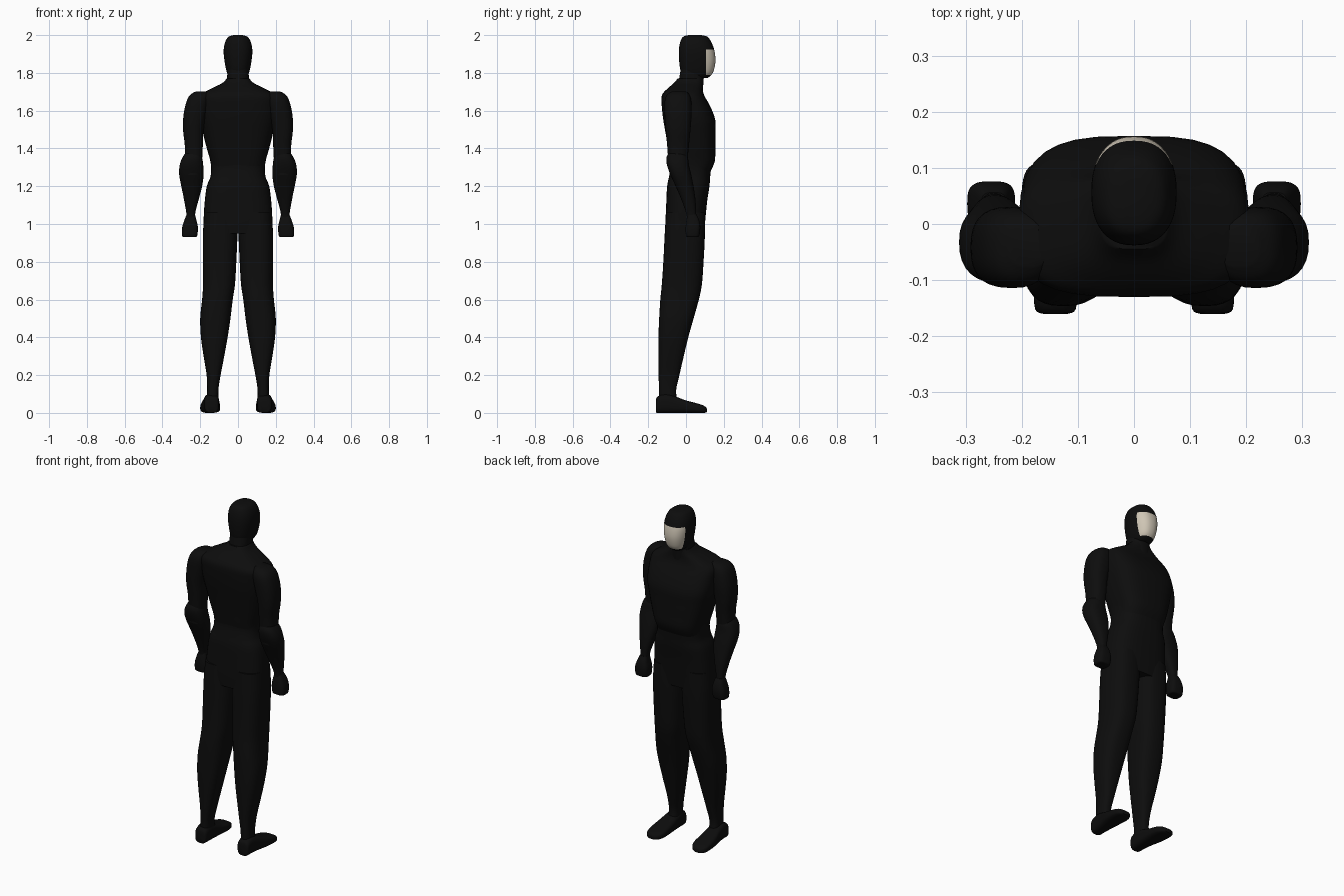
import bpy, bmesh, math
from mathutils import Vector


def material(name, rgb):
    m = bpy.data.materials.new(name)
    m.diffuse_color = (*rgb, 1)
    return m


BLACK = material("black suit", (0.004, 0.004, 0.004))
PALE = material("pale face", (0.62, 0.56, 0.46))


def catmull(p, t):
    """Smooth curve through four rows of numbers."""
    return [0.5 * (2 * b + (c - a) * t + (2 * a - 5 * b + 4 * c - d) * t * t
                   + (3 * b - a - 3 * c + d) * t ** 3) for a, b, c, d in zip(*p)]


def spow(v, e):
    return math.copysign(abs(v) ** e, v)


def loft(name, rows, power=0.8, axis="Z", side=1, sides=32, steps=4):
    """Skin through rounded sections; row = (position, a_min, a_max, b_min, b_max)."""
    dense = []
    for i in range(len(rows) - 1):
        p = [rows[max(i - 1, 0)], rows[i], rows[i + 1], rows[min(i + 2, len(rows) - 1)]]
        dense += [catmull(p, k / steps) for k in range(steps)]
    dense.append(rows[-1])
    bm = bmesh.new()
    rings = []
    for t, a0, a1, b0, b1 in dense:
        ring = []
        for k in range(sides):
            ang = 2 * math.pi * k / sides
            a = (a0 + a1) / 2 + (a1 - a0) / 2 * spow(math.cos(ang), power)
            b = (b0 + b1) / 2 + (b1 - b0) / 2 * spow(math.sin(ang), power)
            co = (a * side, b, t) if axis == "Z" else (a * side, t, b)
            ring.append(bm.verts.new(co))
        rings.append(ring)
    for r, q in zip(rings, rings[1:]):
        for k in range(sides):
            j = (k + 1) % sides
            bm.faces.new((r[k], r[j], q[j], q[k]))
    bm.faces.new(rings[0])
    bm.faces.new(rings[-1])
    bmesh.ops.recalc_face_normals(bm, faces=bm.faces)
    me = bpy.data.meshes.new(name)
    bm.to_mesh(me)
    bm.free()
    ob = bpy.data.objects.new(name, me)
    bpy.context.collection.objects.link(ob)
    me.materials.append(BLACK)
    return ob


def smooth(ob):
    bpy.ops.object.select_all(action="DESELECT")
    ob.select_set(True)
    bpy.context.view_layer.objects.active = ob
    bpy.ops.object.shade_smooth_by_angle(angle=math.radians(50))


# Torso from belly edge to collar
loft("torso", [
    (1.27, -.135, .135, -.075, .125), (1.33, -.145, .145, -.085, .152),
    (1.40, -.165, .165, -.095, .155), (1.48, -.185, .185, -.108, .156),
    (1.55, -.200, .200, -.120, .155), (1.62, -.205, .205, -.128, .130),
    (1.68, -.200, .200, -.128, .097), (1.715, -.145, .145, -.100, .088),
    (1.745, -.085, .085, -.065, .088), (1.77, -.060, .060, -.045, .088)], power=0.65)

# Neck
loft("neck", [
    (1.68, -.062, .062, -.050, .088), (1.76, -.058, .058, -.038, .093),
    (1.82, -.056, .056, -.028, .100)])

# Hips and waist
loft("hips", [
    (0.95, -.180, .180, -.105, .095), (1.02, -.182, .182, -.108, .102),
    (1.12, -.176, .176, -.104, .112), (1.20, -.165, .165, -.100, .124),
    (1.25, -.146, .146, -.090, .128), (1.30, -.142, .142, -.082, .133),
    (1.35, -.150, .150, -.085, .135)], power=0.7)

for side, label in ((1, "right"), (-1, "left")):
    # Leg from hip to ankle
    loft(label + "_leg", [
        (0.05, .102, .166, -.142, -.045), (0.12, .104, .163, -.143, -.052),
        (0.20, .092, .166, -.145, -.035), (0.30, .073, .182, -.146, -.012),
        (0.40, .055, .196, -.146, .012), (0.50, .040, .200, -.142, .040),
        (0.60, .028, .190, -.136, .068), (0.68, .016, .185, -.128, .084),
        (0.80, .009, .186, -.120, .093), (0.94, .003, .186, -.113, .100),
        (1.06, .003, .178, -.106, .100)], power=0.75, side=side)
    # Foot, lofted from heel to toe
    loft(label + "_foot", [
        (-.160, .118, .162, .004, .060), (-.152, .104, .176, 0, .085),
        (-.110, .100, .180, 0, .100), (-.060, .098, .186, 0, .088),
        (0.00, .095, .197, 0, .066), (0.06, .095, .200, 0, .050),
        (0.095, .108, .192, 0, .038), (0.11, .128, .174, .004, .024)],
        power=0.65, axis="Y", side=side)
    # Upper arm with rounded shoulder
    loft(label + "_upper_arm", [
        (1.26, .198, .286, -.085, .000), (1.34, .190, .282, -.094, .008),
        (1.42, .186, .282, -.100, .016), (1.50, .182, .291, -.108, .024),
        (1.58, .165, .288, -.113, .030), (1.65, .150, .272, -.113, .028),
        (1.685, .145, .252, -.100, .018), (1.702, .150, .222, -.075, .000)],
        power=0.8, side=side)
    # Forearm with bulging elbow
    loft(label + "_forearm", [
        (1.01, .226, .272, .008, .056), (1.06, .226, .274, .000, .054),
        (1.13, .208, .286, -.025, .050), (1.20, .190, .300, -.055, .040),
        (1.26, .182, .311, -.082, .028), (1.31, .184, .309, -.100, .016),
        (1.35, .190, .295, -.104, .010), (1.38, .205, .275, -.090, -.005)],
        power=0.8, side=side)
    # Fist
    loft(label + "_hand", [
        (0.930, .224, .288, .008, .062), (0.938, .216, .296, .000, .070),
        (0.98, .212, .296, -.002, .076), (1.02, .220, .284, .002, .070),
        (1.05, .228, .272, .008, .056)], power=0.6, side=side)

# Head
head = loft("head", [
    (1.772, -.035, .035, .020, .112), (1.785, -.050, .050, -.010, .130),
    (1.81, -.061, .061, -.028, .146), (1.86, -.071, .071, -.036, .156),
    (1.91, -.076, .076, -.038, .152), (1.95, -.072, .072, -.034, .140),
    (1.98, -.060, .060, -.024, .124), (1.994, -.045, .045, -.010, .108),
    (2.000, -.022, .022, .015, .080)], power=0.85, sides=48)

# Cut the face opening into the hood and colour it
head.data.materials.append(PALE)
bm = bmesh.new()
bm.from_mesh(head.data)
for co, no in (((0, .105, 0), (0, 1, 0)), ((0, 0, 1.925), (0, 0, 1)), ((0, 0, 1.788), (0, 0, 1))):
    bmesh.ops.bisect_plane(bm, geom=bm.verts[:] + bm.edges[:] + bm.faces[:],
                           plane_co=Vector(co), plane_no=Vector(no))
for f in bm.faces:
    c = f.calc_center_median()
    if c.y > .105 and 1.788 < c.z < 1.925:
        f.material_index = 1
bm.to_mesh(head.data)
bm.free()

for ob in list(bpy.context.scene.objects):
    smooth(ob)
